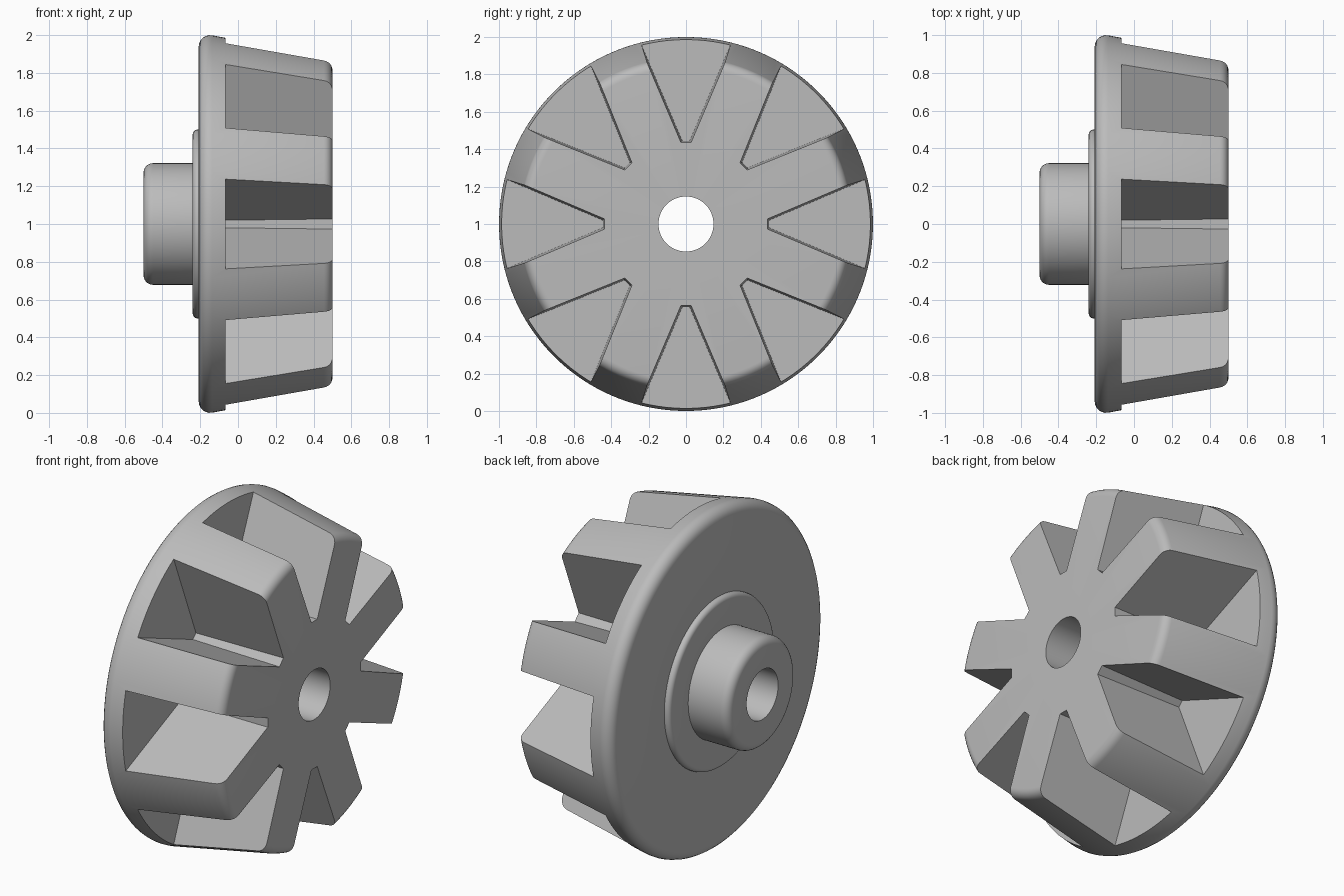
import bpy, bmesh, math
from mathutils import Vector, Matrix

if "Cube" in bpy.data.objects:
    bpy.data.objects.remove(bpy.data.objects["Cube"])

SEG = 144
CENTRE = Vector((0, 0, 1))


def fillet(prev, cur, nxt, r, n=6):
    """Points of an arc of radius r replacing the corner cur."""
    p, c, q = Vector(prev), Vector(cur), Vector(nxt)
    a, b = (p - c).normalized(), (q - c).normalized()
    half = a.angle(b) / 2
    t = r / math.tan(half)
    mid = c + (a + b).normalized() * (r / math.sin(half))
    s, e = c + a * t - mid, c + b * t - mid
    sweep = s.angle_signed(e)
    return [mid + Matrix.Rotation(-sweep * i / n, 2) @ s for i in range(n + 1)]


def make_object(name, bm):
    bmesh.ops.recalc_face_normals(bm, faces=bm.faces)
    mesh = bpy.data.meshes.new(name)
    bm.to_mesh(mesh)
    bm.free()
    ob = bpy.data.objects.new(name, mesh)
    bpy.context.collection.objects.link(ob)
    return ob


# Wheel profile as (x, radius, corner rounding), revolved about the x axis
corners = [
    (-0.50, 0.147, 0), (-0.50, 0.322, 0.05),      # hub end
    (-0.24, 0.322, 0), (-0.24, 0.50, 0.027),      # raised collar
    (-0.208, 0.50, 0), (-0.208, 1.012, 0.06),     # back plate and rim
    (0.50, 0.882, 0.055), (0.50, 0.147, 0),       # tapered body and face
]
profile = []
for i, (x, r, rad) in enumerate(corners):
    if rad:
        profile += fillet(corners[i - 1][:2], (x, r), corners[(i + 1) % len(corners)][:2], rad)
    else:
        profile.append(Vector((x, r)))

bm = bmesh.new()
rings = []
for k in range(SEG):
    a = 2 * math.pi * (k + 0.5) / SEG
    rings.append([bm.verts.new(CENTRE + Vector((p.x, p.y * math.sin(a), p.y * math.cos(a))))
                  for p in profile])
n = len(profile)
for k in range(SEG):
    A, B = rings[k], rings[(k + 1) % SEG]
    for j in range(n):
        bm.faces.new((A[j], A[(j + 1) % n], B[(j + 1) % n], B[j]))
wheel = make_object("slotted_wheel", bm)

# Eight wedge slots with a slight draft, open at the front and rim
bm = bmesh.new()
for k in range(8):
    rot = Matrix.Rotation(k * math.pi / 4, 3, 'X')
    ends = []
    for x, floor, hw in ((-0.065, 0.445, 0.02), (0.60, 0.434, 0.028)):
        top = 1.15
        wide = hw + 0.425 * (top - floor)
        ends.append([bm.verts.new(CENTRE + rot @ Vector((x, y, z)))
                     for y, z in ((-hw, floor), (hw, floor), (wide, top), (-wide, top))])
    A, B = ends
    bm.faces.new(A)
    bm.faces.new(B[::-1])
    for j in range(4):
        bm.faces.new((A[j], B[j], B[(j + 1) % 4], A[(j + 1) % 4]))
cutter = make_object("slot_cutter", bm)
cutter.hide_render = True

mod = wheel.modifiers.new("slots", 'BOOLEAN')
mod.operation = 'DIFFERENCE'
mod.solver = 'EXACT'
mod.object = cutter
bpy.context.view_layer.objects.active = wheel
wheel.select_set(True)
bpy.ops.object.modifier_apply(modifier=mod.name)
bpy.data.objects.remove(cutter)

# Plain grey all over
grey = bpy.data.materials.new("light grey")
grey.diffuse_color = (0.5, 0.5, 0.5, 1)
grey.use_nodes = True
grey.node_tree.nodes["Principled BSDF"].inputs["Base Color"].default_value = grey.diffuse_color
wheel.data.materials.clear()
wheel.data.materials.append(grey)
bpy.ops.object.shade_smooth_by_angle(angle=math.radians(30))
